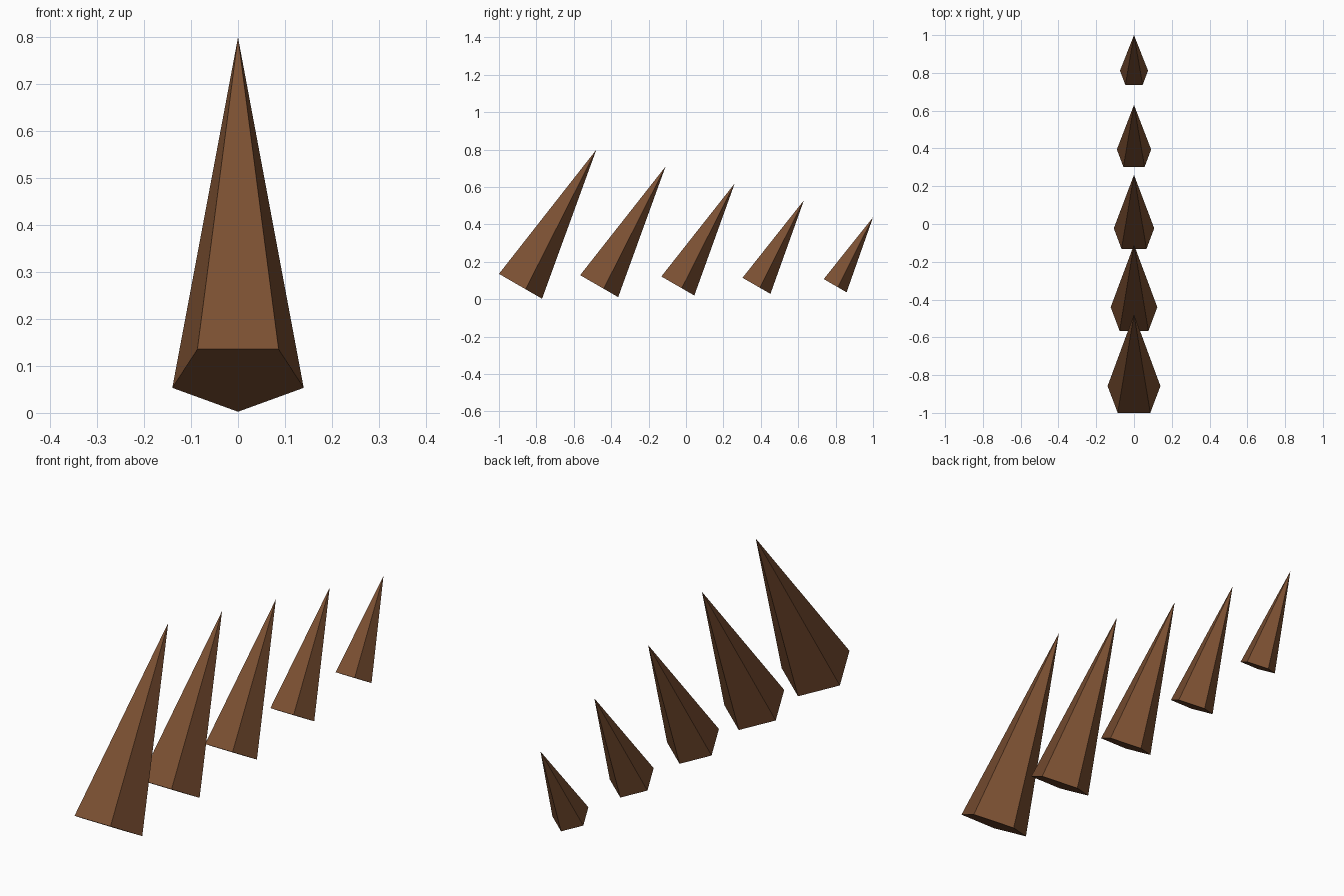
import bpy
from math import radians
from mathutils import Matrix, Vector

if "Cube" in bpy.data.objects:
    bpy.data.objects.remove(bpy.data.objects["Cube"])

COUNT = 5
TILT = Matrix.Rotation(radians(-30), 4, 'X')   # lean toward the back

wood = bpy.data.materials.new("brown_wood")
wood.diffuse_color = (0.20, 0.08, 0.032, 1)
wood.use_nodes = True
wood.node_tree.nodes["Principled BSDF"].inputs["Base Color"].default_value = wood.diffuse_color


def lerp(a, b, t):
    return a + (b - a) * t


# Row of leaning five-sided spikes, shrinking toward the back
for i in range(COUNT):
    t = i / (COUNT - 1)
    radius = lerp(0.147, 0.078, t)
    length = lerp(0.835, 0.418, t)
    base = Vector((0, lerp(-0.897, 0.791, t), 0.076))
    bpy.ops.mesh.primitive_cone_add(vertices=5, radius1=radius, radius2=0, depth=length)
    spike = bpy.context.object
    spike.name = f"spike_{i + 1}"
    # Move the origin to the base centre, then tilt and place
    spike.data.transform(Matrix.Translation((0, 0, length / 2)))
    spike.matrix_world = Matrix.Translation(base) @ TILT
    spike.data.materials.append(wood)
